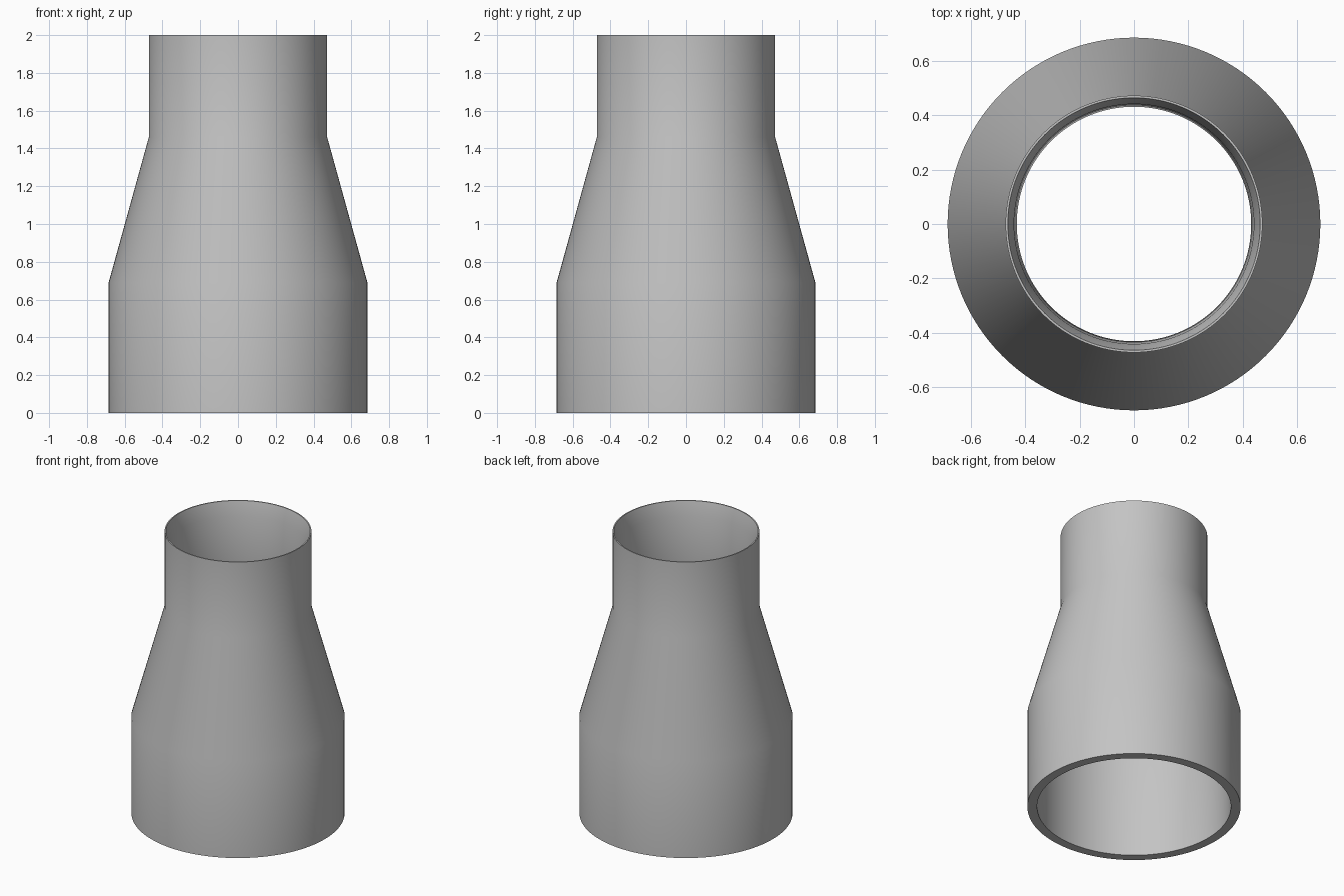
import bpy
import bmesh
from math import radians, tau
from mathutils import Vector

cube = bpy.data.objects.get("Cube")
if cube:
    bpy.data.objects.remove(cube, do_unlink=True)

SEGMENTS = 128

# Steel material
steel = bpy.data.materials.new("grey steel")
steel.use_nodes = True
colour = (0.55, 0.55, 0.55, 1)
steel.diffuse_color = colour
steel.node_tree.nodes["Principled BSDF"].inputs["Base Color"].default_value = colour

# Wall cross-section as (radius, height): up the outside, down the bore
wall = [
    (0.685, 0), (0.685, 0.69), (0.472, 1.46), (0.472, 2),
    (0.464, 2), (0.441, 1.9), (0.431, 1.46), (0.623, 0.69), (0.623, 0),
]

# Revolve the closed cross-section into the hollow reducer
bm = bmesh.new()
verts = [bm.verts.new((r, 0, z)) for r, z in wall]
edges = [bm.edges.new((a, b)) for a, b in zip(verts, verts[1:] + verts[:1])]
bmesh.ops.spin(bm, geom=verts + edges, cent=Vector(), axis=Vector((0, 0, 1)),
               angle=tau, steps=SEGMENTS, use_merge=False)
bmesh.ops.remove_doubles(bm, verts=bm.verts, dist=0.0005)
bmesh.ops.recalc_face_normals(bm, faces=bm.faces)

mesh = bpy.data.meshes.new("pipe_reducer")
bm.to_mesh(mesh)
bm.free()
mesh.materials.append(steel)
reducer = bpy.data.objects.new("pipe_reducer", mesh)
bpy.context.collection.objects.link(reducer)

# Smooth walls, crisp rims
bpy.ops.object.select_all(action="DESELECT")
reducer.select_set(True)
bpy.context.view_layer.objects.active = reducer
bpy.ops.object.shade_smooth_by_angle(angle=radians(30))
